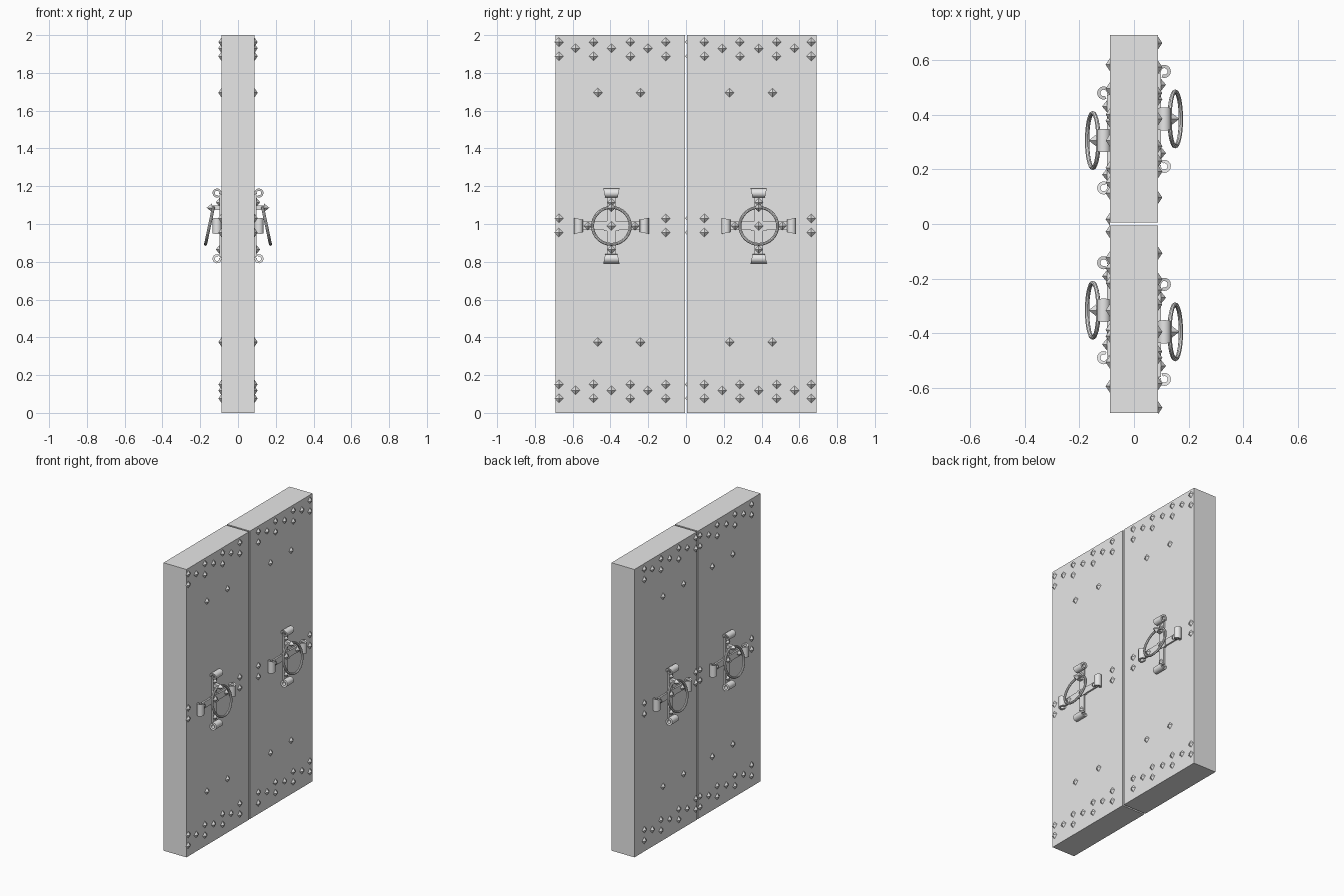
import bpy, bmesh, math
from mathutils import Matrix, Vector

if "Cube" in bpy.data.objects:
    bpy.data.objects.remove(bpy.data.objects["Cube"], do_unlink=True)

HALF = 0.088       # half thickness of the doors
MID = -0.005       # line about which the fittings are mirrored
HANDLE_Z = 0.99

iron = bpy.data.materials.new("grey")
iron.use_nodes = True
iron.diffuse_color = (0.8, 0.8, 0.8, 1)
iron.node_tree.nodes["Principled BSDF"].inputs["Base Color"].default_value = (0.8, 0.8, 0.8, 1)


def finish(name, bm, smooth=False):
    bmesh.ops.recalc_face_normals(bm, faces=bm.faces)
    mesh = bpy.data.meshes.new(name)
    bm.to_mesh(mesh)
    bm.free()
    mesh.materials.append(iron)
    obj = bpy.data.objects.new(name, mesh)
    bpy.context.collection.objects.link(obj)
    if smooth:
        bpy.ops.object.select_all(action='DESELECT')
        obj.select_set(True)
        bpy.context.view_layer.objects.active = obj
        bpy.ops.object.shade_smooth_by_angle(angle=math.radians(40))


def box(bm, lo, hi, frame=Matrix()):
    lo, hi = Vector(lo), Vector(hi)
    m = frame @ Matrix.Translation((lo + hi) / 2) @ Matrix.Diagonal((hi - lo).to_4d())
    bmesh.ops.create_cube(bm, size=1, matrix=m)


def stud(bm, frame, pos, radius=0.024, height=0.016):
    # Four-sided pyramid pointing out of the door (+x of the frame)
    m = frame @ Matrix.Translation(pos) @ Matrix.Rotation(math.pi / 2, 4, 'Y')
    m = m @ Matrix.Translation((0, 0, height / 2))
    bmesh.ops.create_cone(bm, cap_ends=True, segments=4, radius1=radius,
                          radius2=0, depth=height, matrix=m)


def scroll(bm, frame):
    # Rolled, flaring strap end; its arm runs along +z of the frame
    steps, mid_u, mid_r = 14, 0.023, 0.174
    rows = []
    for i in range(steps + 1):
        a = math.radians(-110 + 315 * i / steps)
        row = []
        for rad in (0.024, 0.012):
            u, r = mid_u + rad * math.sin(a), mid_r + rad * math.cos(a)
            w = 0.033 + 0.2 * (r - 0.15)
            row += [bm.verts.new(frame @ Vector((u, s * w, r))) for s in (-1, 1)]
        rows.append([row[0], row[1], row[3], row[2]])
    for a, b in zip(rows, rows[1:]):
        for k in range(4):
            n = (k + 1) % 4
            bm.faces.new((a[k], a[n], b[n], b[k]))
    bm.faces.new(rows[0])
    bm.faces.new(rows[-1])


def ring(bm, frame, major=0.1, minor=0.008, segs=32, sides=8):
    rows = []
    for i in range(segs):
        a = math.tau * i / segs
        row = []
        for j in range(sides):
            b = math.tau * j / sides
            r = major + minor * math.cos(b)
            p = Vector((minor * math.sin(b), r * math.cos(a), r * math.sin(a)))
            row.append(bm.verts.new(frame @ p))
        rows.append(row)
    for i in range(segs):
        a, b = rows[i], rows[(i + 1) % segs]
        for j in range(sides):
            n = (j + 1) % sides
            bm.faces.new((a[j], a[n], b[n], b[j]))


# Door stud layout: heights and distances from the middle line
wide = (0.102, 0.29, 0.485, 0.668)
between = (0.197, 0.39, 0.58)
stud_rows = [(1.963, wide), (1.93, between), (1.888, wide),
             (0.151, wide), (0.119, between), (0.077, wide),
             (1.03, (0.102, 0.668)), (0.955, (0.102, 0.668)),
             (1.695, (0.236, 0.462)), (0.375, (0.236, 0.462))]

for sy, side in ((1, "back"), (-1, "front")):
    # Door leaf
    bm = bmesh.new()
    box(bm, (-HALF, min(sy * 0.006, sy * 0.692), 0), (HALF, max(sy * 0.006, sy * 0.692), 2))
    finish(side + "_door_leaf", bm)

    for sx, face, shift in ((1, "left", 0), (-1, "right", -0.079)):
        name = side + "_" + face + "_"
        flip = Matrix.Translation((0, MID, 0)) @ Matrix.Diagonal((sx, sy, 1, 1))
        surface = flip @ Matrix.Translation((HALF, shift, 0))

        # Door studs
        bm = bmesh.new()
        for z, ys in stud_rows:
            for y in ys:
                stud(bm, surface, (0, y, z))
        finish(name + "door_studs", bm)

        # Cross-shaped strap with studs and rolled ends
        centre = surface @ Matrix.Translation((0, 0.39, HANDLE_Z))
        straps, rolls = bmesh.new(), bmesh.new()
        box(straps, (0, -0.04, -0.027), (0.014, 0.04, 0.027), centre)
        stud(straps, centre, (0.014, 0, 0))
        for k in range(4):
            arm = centre @ Matrix.Rotation(k * math.pi / 2, 4, 'X')
            box(straps, (0, -0.022, 0.02), (0.011, 0.022, 0.166), arm)
            stud(straps, arm, (0.011, 0, 0.125), 0.022, 0.018)
            scroll(rolls, arm)
        finish(name + "strap_cross", straps)
        finish(name + "rolled_ends", rolls, True)

        # Hinge pin that carries the ring
        bm = bmesh.new()
        box(bm, (0, -0.014, 0.085), (0.05, 0.014, 0.108), centre)
        stud(bm, centre, (0.05, 0, 0.096), 0.022, 0.028)
        finish(name + "ring_hinge", bm)

        # Ring handle, leaning out at the bottom
        bm = bmesh.new()
        tilt = Matrix.Translation((0.063, 0, 0)) @ Matrix.Rotation(math.radians(-12), 4, 'Y')
        # lean the top of the ring towards the door
        ring(bm, centre @ tilt)
        finish(name + "ring_handle", bm, True)
